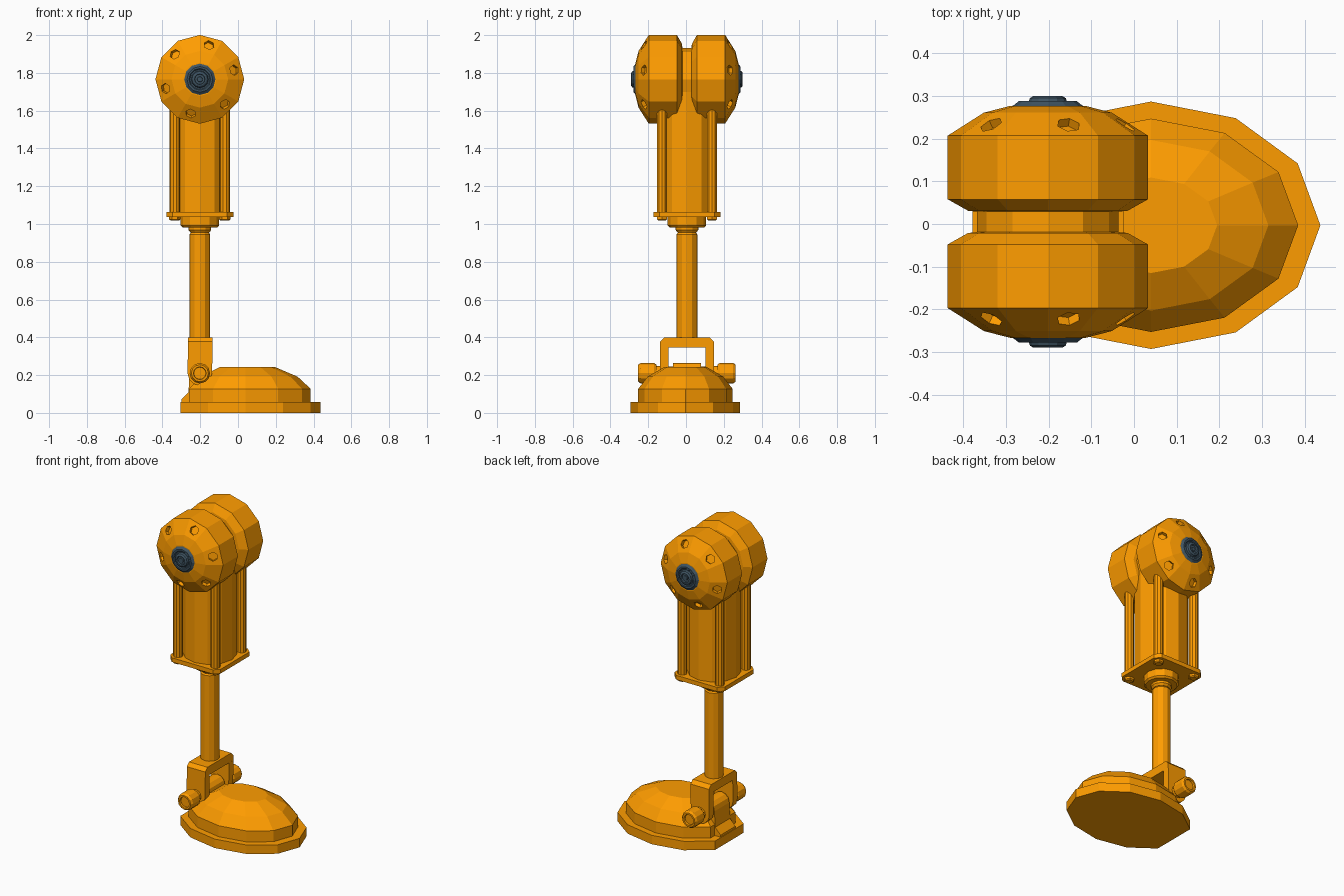
import bpy, bmesh, math
from mathutils import Vector

if "Cube" in bpy.data.objects:
    bpy.data.objects.remove(bpy.data.objects["Cube"])

CX, CY = -0.202, 0.005        # piston axis
HEAD_Z, PIN_Z = 1.766, 0.21


def material(name, rgb):
    m = bpy.data.materials.new(name)
    m.diffuse_color = (*rgb, 1)
    m.use_nodes = True
    m.node_tree.nodes["Principled BSDF"].inputs["Base Color"].default_value = m.diffuse_color
    return m


ORANGE = material("orange_paint", (1.0, 0.335, 0.0))
SLATE = material("slate_metal", (0.05, 0.09, 0.125))


def finish(name, bm, mat=ORANGE):
    bmesh.ops.remove_doubles(bm, verts=bm.verts, dist=1e-5)
    bmesh.ops.recalc_face_normals(bm, faces=bm.faces)
    me = bpy.data.meshes.new(name)
    bm.to_mesh(me)
    bm.free()
    ob = bpy.data.objects.new(name, me)
    bpy.context.collection.objects.link(ob)
    me.materials.append(mat)
    return ob


def loft(name, rings, mat=ORANGE):
    """Skin a list of equal-length point rings and cap both ends."""
    bm = bmesh.new()
    vs = [[bm.verts.new(p) for p in ring] for ring in rings]
    n = len(vs[0])
    for a, b in zip(vs, vs[1:]):
        for i in range(n):
            j = (i + 1) % n
            bm.faces.new((a[i], a[j], b[j], b[i]))
    bm.faces.new(vs[0])
    bm.faces.new(vs[-1])
    return finish(name, bm, mat)


def lathe(name, profile, center, axis="Z", n=12, mat=ORANGE):
    """Turn (radius, height) points around an axis."""
    rings = []
    for r, h in profile:
        ring = []
        for i in range(n):
            a = math.tau * i / n
            u, v = r * math.cos(a), r * math.sin(a)
            ring.append(Vector(center) + Vector((u, v, h) if axis == "Z" else (u, h, v)))
        rings.append(ring)
    return loft(name, rings, mat)


def prism(name, pts, axis, lo, hi):
    """Extrude a 2D outline along an axis."""
    put = {"X": lambda p, h: (h, *p), "Y": lambda p, h: (p[0], h, p[1]), "Z": lambda p, h: (*p, h)}[axis]
    return loft(name, [[put(p, h) for p in pts] for h in (lo, hi)])


# Oval foot: 12-sided ellipse with the rear corner cut off
def oval(a, b, z):
    return [(0.04 + a * math.cos(math.radians(t)), -0.003 + b * math.sin(math.radians(t)), z)
            for t in range(0, 360, 30) if t != 180]


loft("foot_flange", [oval(0.397, 0.29, 0), oval(0.397, 0.29, 0.057)])
loft("foot_dome", [oval(0.345, 0.25, 0.05), oval(0.345, 0.25, 0.127),
                   oval(0.275, 0.2, 0.192), oval(0.155, 0.112, 0.243)])


# Ankle lug, yoke and pin
def arc(r, start, end, steps=6):
    return [(CX + r * math.cos(math.radians(start + (end - start) * i / steps)),
             PIN_Z + r * math.sin(math.radians(start + (end - start) * i / steps))) for i in range(steps + 1)]


prism("ankle_lug", [(-0.3, 0.05), (-0.3, 0.07), (-0.262, 0.11)] + arc(0.055, 180, 0)
      + [(-0.1, 0.15), (-0.1, 0.05)], "Y", CY - 0.075, CY + 0.075)
for side in (-1, 1):
    prism("yoke_leg", arc(0.065, 180, 360) + [(-0.135, 0.36), (-0.265, 0.36)],
          "Y", CY + side * 0.097, CY + side * 0.142)
    lathe("ankle_pin_head", [(r, side * h) for r, h in
          [(0.038, 0.13), (0.038, 0.162), (0.046, 0.162), (0.054, 0.174), (0.054, 0.245), (0.045, 0.258),
           (0.034, 0.258), (0.032, 0.246), (0, 0.246)]], (CX, CY, PIN_Z), "Y")
prism("yoke_bridge", [(CY + y, z) for y, z in [(-0.142, 0.345), (-0.142, 0.378), (-0.12, 0.4),
      (0.12, 0.4), (0.142, 0.378), (0.142, 0.345)]], "X", -0.265, -0.135)
lathe("ankle_pin", [(0.036, -0.14), (0.036, 0.14)], (CX, CY, PIN_Z), "Y")

# Piston shaft, gland and cylinder
lathe("piston_shaft", [(0.055, 0.38), (0.055, 0.945), (0.047, 0.955), (0.047, 1.0)], (CX, CY, 0))
lathe("shaft_gland", [(0.05, 0.955), (0.06, 0.968), (0.06, 0.982), (0.092, 0.982), (0.102, 0.992),
                      (0.102, 1.045)], (CX, CY, 0))
lathe("cylinder_body", [(0.156, 1.05), (0.156, 1.7)], (CX, CY, 0))

# Square end plate with tie rods and nuts
S, C = 0.177, 0.145
prism("end_plate", [(CX + x, CY + y) for x, y in
      [(S, -C), (S, C), (C, S), (-C, S), (-S, C), (-S, -C), (-C, -S), (C, -S)]], "Z", 1.037, 1.064)
for sx in (-1, 1):
    for sy in (-1, 1):
        at = (CX + sx * 0.132, CY + sy * 0.132, 0)
        lathe("tie_rod", [(0.028, 1.05), (0.028, 1.66)], at, n=10)
        lathe("rod_nut", [(0.022, 1.018), (0.03, 1.024), (0.03, 1.04)], at, n=6)

# Double-drum head with a central groove
half = [(0.166, 0.024), (0.187, 0.026), (0.235, 0.053), (0.235, 0.202), (0.15, 0.256), (0.088, 0.272)]
head = lathe("drum_head", [(r, -h) for r, h in reversed(half)] + half, (CX, CY, HEAD_Z), "Y")

# Hexagonal bolt sockets cut into both drum faces
bm = bmesh.new()
for side in (-1, 1):
    for k in range(6):
        a = math.radians(15 + 60 * k)
        out = Vector((math.cos(a), 0, math.sin(a)))
        normal = (out * 0.54 + Vector((0, side * 0.84, 0))).normalized()
        spot = Vector((CX, CY + side * 0.231, HEAD_Z)) + out * 0.19
        mat = normal.to_track_quat("Z", "Y").to_matrix().to_4x4()
        mat.translation = spot
        bmesh.ops.create_cone(bm, cap_ends=True, segments=6, radius1=0.028, radius2=0.028,
                              depth=0.05, matrix=mat)
cutter = finish("socket_cutter", bm)
cutter.hide_render = True
mod = head.modifiers.new("sockets", "BOOLEAN")
mod.operation, mod.solver, mod.object = "DIFFERENCE", "EXACT", cutter
bpy.context.view_layer.objects.active = head
bpy.ops.object.modifier_apply(modifier=mod.name)
bpy.data.objects.remove(cutter)

# Stepped axle caps
for side in (-1, 1):
    lathe("axle_cap", [(r, side * h) for r, h in
          [(0.086, 0.255), (0.086, 0.27), (0.078, 0.275), (0.068, 0.283), (0.058, 0.283), (0.053, 0.278),
           (0.046, 0.278), (0.042, 0.29), (0.034, 0.295), (0.028, 0.295), (0.026, 0.284), (0.015, 0.284),
           (0.013, 0.29), (0, 0.29)]], (CX, CY, HEAD_Z), "Y", mat=SLATE)
